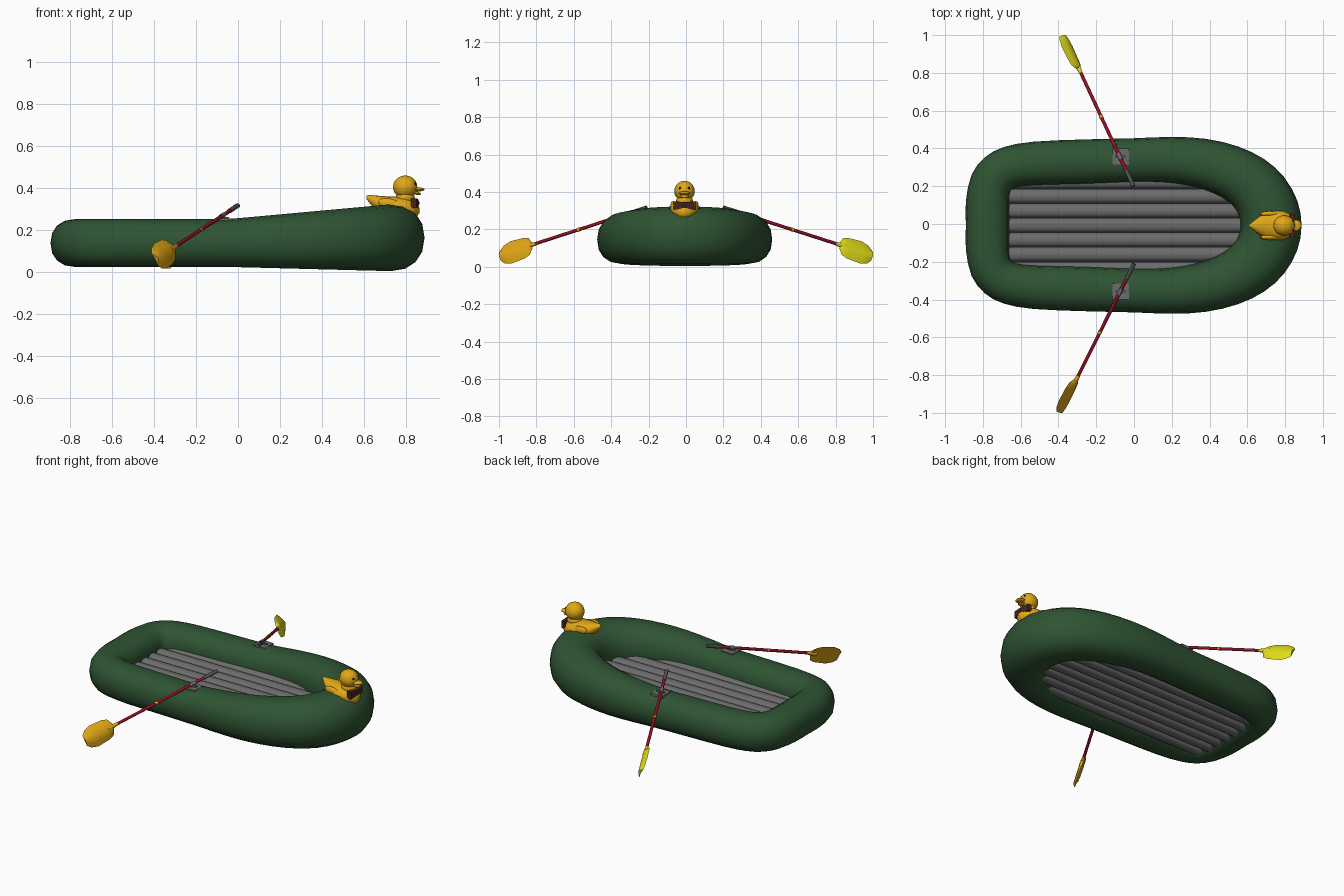
import bpy, bmesh, math
from mathutils import Vector, Matrix

if "Cube" in bpy.data.objects:
    bpy.data.objects.remove(bpy.data.objects["Cube"])

CY = -0.007   # centre line of the boat


def mat(name, rgb):
    m = bpy.data.materials.new(name)
    m.diffuse_color = (*rgb, 1)
    m.use_nodes = True
    m.node_tree.nodes["Principled BSDF"].inputs["Base Color"].default_value = m.diffuse_color
    return m


GREEN = mat("green", (0.028, 0.088, 0.033))
GREY = mat("grey", (0.15, 0.15, 0.15))
GRIP = mat("grip_grey", (0.08, 0.08, 0.085))
GOLD = mat("gold", (0.75, 0.39, 0.008))
YELLOW = mat("yellow", (0.75, 0.72, 0.01))
RED = mat("red", (0.32, 0.005, 0.018))
BROWN = mat("brown", (0.06, 0.018, 0.011))
DARK = mat("dark", (0.01, 0.008, 0.008))


def finish(name, bm, m=None):
    bmesh.ops.recalc_face_normals(bm, faces=bm.faces)
    me = bpy.data.meshes.new(name)
    bm.to_mesh(me)
    bm.free()
    ob = bpy.data.objects.new(name, me)
    bpy.context.collection.objects.link(ob)
    if m:
        me.materials.append(m)
    return ob


def loft(name, rings, m=None, closed=False):
    bm = bmesh.new()
    vs = [[bm.verts.new(p) for p in r] for r in rings]
    n, k = len(rings), len(rings[0])
    for i in range(n if closed else n - 1):
        a, b = vs[i], vs[(i + 1) % n]
        for j in range(k):
            bm.faces.new((a[j], a[(j + 1) % k], b[(j + 1) % k], b[j]))
    if not closed:
        bm.faces.new(vs[0])
        bm.faces.new(vs[-1])
    return finish(name, bm, m)


def rod(name, p, q, r1, r2, m=None, seg=10):
    d = q - p
    u = d.orthogonal().normalized()
    v = d.normalized().cross(u)
    ang = [2 * math.pi * i / seg for i in range(seg)]
    return loft(name, [[c + (u * math.cos(a) + v * math.sin(a)) * r for a in ang]
                       for c, r in ((p, r1), (q, r2))], m)


def ball(name, c, size, m=None, tilt=0, seg=16):
    bm = bmesh.new()
    bmesh.ops.create_uvsphere(bm, u_segments=seg, v_segments=seg // 2 + 2, radius=1)
    bm.transform(Matrix.Translation(c) @ Matrix.Rotation(tilt, 4, 'Y')
                 @ Matrix.Diagonal((*size, 1)))
    return finish(name, bm, m)


def box(name, c, size, m=None):
    bm = bmesh.new()
    bmesh.ops.create_cube(bm, size=1)
    bm.transform(Matrix.Translation(c) @ Matrix.Diagonal((*size, 1)))
    return finish(name, bm, m)


def power(v, e):
    return math.copysign(abs(v) ** e, v)


# Inflated hull: inner and outer outline points (xi, yi, xo, yo), stern to bow
half = [(-.66, 0, -.89, 0), (-.66, .09, -.89, .13), (-.66, .155, -.86, .268),
        (-.652, .185, -.79, .36), (-.62, .203, -.69, .414), (-.52, .213, -.53, .443),
        (-.25, .22, -.25, .455), (0, .23, 0, .461), (.15, .229, .2, .468),
        (.27, .215, .38, .458), (.38, .187, .55, .418), (.47, .146, .69, .35),
        (.53, .098, .795, .255), (.556, .05, .865, .13), (.565, 0, .887, 0)]
coarse = [Vector(p) for p in half + [(a, -b, c, -d) for a, b, c, d in half[-2:0:-1]]]
stations = []
for i, p in enumerate(coarse):   # add a smooth midpoint between neighbours
    a, q, b = coarse[i - 1], coarse[(i + 1) % len(coarse)], coarse[(i + 2) % len(coarse)]
    stations += [p, (p + q) * 0.5625 - (a + b) * 0.0625]

rings = []
for xi, yi, xo, yo in stations:
    xc, yc = (xi + xo) / 2, (yi + yo) / 2
    t = min(1, max(0, (xc + 0.05) / 0.77))
    lo, hi = 0.025 - 0.02 * t, 0.252 + 0.07 * t
    ring = []
    for j in range(16):
        a = 2 * math.pi * j / 16
        c, s = power(math.cos(a), .9), power(math.sin(a), .9)
        ring.append((xc + (xo - xi) / 2 * c, CY + yc + (yo - yi) / 2 * c,
                     (lo + hi) / 2 + (hi - lo) / 2 * s))
    rings.append(ring)
loft("hull_tube", rings, GREEN, closed=True)

# Floor made of parallel inflated tubes, shorter towards the sides
ends = (.70, .69, .66, .57, .44)
for i in range(-4, 5):
    rings = [[(x, CY + i * 0.077 + 0.0395 * power(math.cos(k * math.pi / 8), .7),
               0.09 + 0.056 * power(math.sin(k * math.pi / 8), .7)) for k in range(16)]
             for x in (-0.76 if abs(i) < 4 else -0.7, ends[abs(i)])]
    loft(f"floor_tube_{i + 5}", rings, GREY)

# Oars with locks, one per side
for side, start, tip, m in (("right", Vector((0, -.21, .317)), Vector((-.39, -.995, .062)), GOLD),
                            ("left", Vector((-.003, .2, .317)), Vector((-.372, .995, .062)), YELLOW)):
    s = 1 if tip.y > 0 else -1
    at = lambda t: start.lerp(tip, t)
    d = (tip - start).normalized()
    rod(f"oar_grip_{side}", at(0), at(.1), .011, .011, GRIP)
    rod(f"oar_shaft_{side}", at(.09), at(.77), .009, .009, RED)
    rod(f"oar_ring_{side}", at(.455), at(.47), .0105, .0105, GOLD)
    rod(f"oar_neck_{side}", at(.755), at(.83), .010, .015, m)
    # Blade: thin cupped sections along the shaft direction
    h = d.cross(Vector((0, 0, 1))).normalized()
    h = h if h.x > 0 else -h
    up = d.cross(h)
    up = up if up.z > 0 else -up
    w = (up * .92 - h * .39).normalized()
    n = d.cross(w)
    n = n if n.z > 0 else -n
    rings = []
    for t, wide in ((.785, .016), (.805, .05), (.84, .062), (.93, .067), (.975, .054), (1.0, .032)):
        c = at(t)
        rings.append([c + w * wide * f + n * (e - .012 * f * f + .004) for f, e in
                      ((-1, 0), (-.5, .006), (0, .009), (.5, .006), (1, 0),
                       (.5, -.006), (0, -.009), (-.5, -.006))])
    loft(f"oar_blade_{side}", rings, m)
    # Oar lock plate, cross strap and sleeve
    y = s * .352 + (.005 if s > 0 else -.005)
    box(f"lock_plate_{side}", (-.07, y, .248), (.085, .085, .014), GREY)
    box(f"lock_strap_{side}", (-.07, y, .257), (.055, .012, .012), GREY)
    rod(f"lock_post_{side}", Vector((-.07, y, .25)), Vector((-.07, y, .272)), .01, .01, GREY)
    t = (y - start.y) / (tip.y - start.y)
    rod(f"lock_sleeve_{side}", at(t - .02), at(t + .02), .0115, .0115, GREY)

# Duck figure on the bow
DY = -0.008
body = [(.61, .357, .006, .008), (.63, .345, .022, .022), (.66, .328, .046, .036),
        (.70, .318, .068, .043), (.745, .311, .079, .048), (.79, .307, .076, .051),
        (.825, .302, .063, .047), (.85, .297, .04, .034), (.862, .294, .014, .014)]
loft("duck_body", [[(x, DY + ry * math.cos(k * math.pi / 8), z + rz * math.sin(k * math.pi / 8))
                    for k in range(16)] for x, z, ry, rz in body], GOLD)
ball("duck_neck", (.795, DY, .352), (.046, .046, .035), GOLD)
ball("duck_head", (.795, DY, .405), (.058, .055, .055), GOLD)
ball("duck_upper_bill", (.856, DY, .394), (.031, .03, .010), GOLD, 0.05, 12)
ball("duck_lower_bill", (.846, DY, .377), (.026, .022, .008), GOLD, 0.25, 12)
for s, side in ((-1, "right"), (1, "left")):
    ball(f"duck_wing_{side}", (.72, DY + s * .062, .325), (.055, .014, .025), GOLD, 0.2)
    ball(f"duck_eye_{side}", (.843, DY + s * .024, .421), (.005, .006, .007), DARK, 0, 8)
    # Neck bow, flaring outward
    loft(f"neck_bow_{side}", [[(x + dx, DY + s * y, .328 + dz) for dx, dz in
                               ((-.014, -hh), (.014, -hh), (.014, hh), (-.014, hh))]
                              for x, y, hh in ((.845, 0, .017), (.836, .06, .023))], BROWN)
ball("neck_bow_knot", (.847, DY, .328), (.017, .014, .018), BROWN, 0, 10)

# Smooth shading with crisp edges
for ob in bpy.context.collection.objects:
    ob.select_set(True)
    bpy.context.view_layer.objects.active = ob
bpy.ops.object.shade_smooth_by_angle(angle=math.radians(50))
